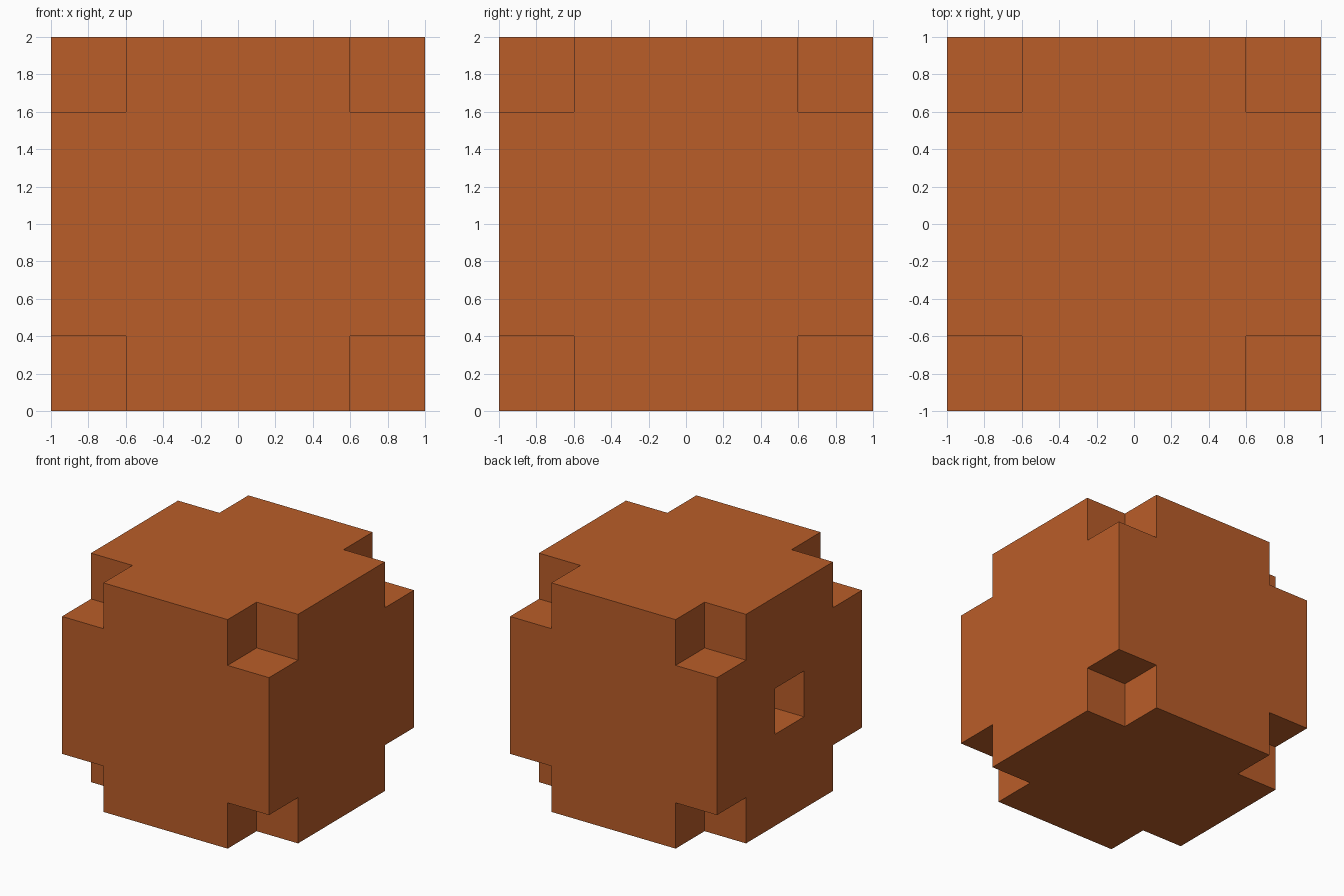
import bpy
import bmesh
from itertools import product
from mathutils import Matrix, Vector

if "Cube" in bpy.data.objects:
    bpy.data.objects.remove(bpy.data.objects["Cube"])

NOTCH = 0.4  # depth of corner notches and of the side socket


def add_box(bm, center, size):
    bmesh.ops.create_cube(bm, size=1, matrix=Matrix.Translation(center) @ Matrix.Diagonal((*size, 1)))


def make_object(name, boxes):
    bm = bmesh.new()
    for center, size in boxes:
        add_box(bm, Vector(center), size)
    mesh = bpy.data.meshes.new(name)
    bm.to_mesh(mesh)
    bm.free()
    obj = bpy.data.objects.new(name, mesh)
    bpy.context.collection.objects.link(obj)
    return obj


# Main block
block = make_object("notched_cube", [((0, 0, 1), (2, 2, 2))])

# Cutter: one cube per corner, plus the square socket in the left side
cuts = [(corner, (2 * NOTCH,) * 3) for corner in product((-1, 1), (-1, 1), (0, 2))]
cuts.append(((-1, 0, 1), (2 * NOTCH, 0.4, 0.4)))
cutter = make_object("notch_cutter", cuts)
cutter.hide_render = True
cutter.display_type = 'WIRE'

cut = block.modifiers.new("notches", 'BOOLEAN')
cut.operation = 'DIFFERENCE'
cut.solver = 'EXACT'
cut.object = cutter

# Apply the cut and discard the cutter
bpy.context.view_layer.objects.active = block
block.select_set(True)
bpy.ops.object.modifier_apply(modifier=cut.name)
bpy.data.objects.remove(cutter)

# Rust-orange colour
rust = bpy.data.materials.new("rust_orange")
rust.diffuse_color = (0.49, 0.11, 0.022, 1)
rust.use_nodes = True
rust.node_tree.nodes["Principled BSDF"].inputs["Base Color"].default_value = rust.diffuse_color
block.data.materials.clear()
block.data.materials.append(rust)
